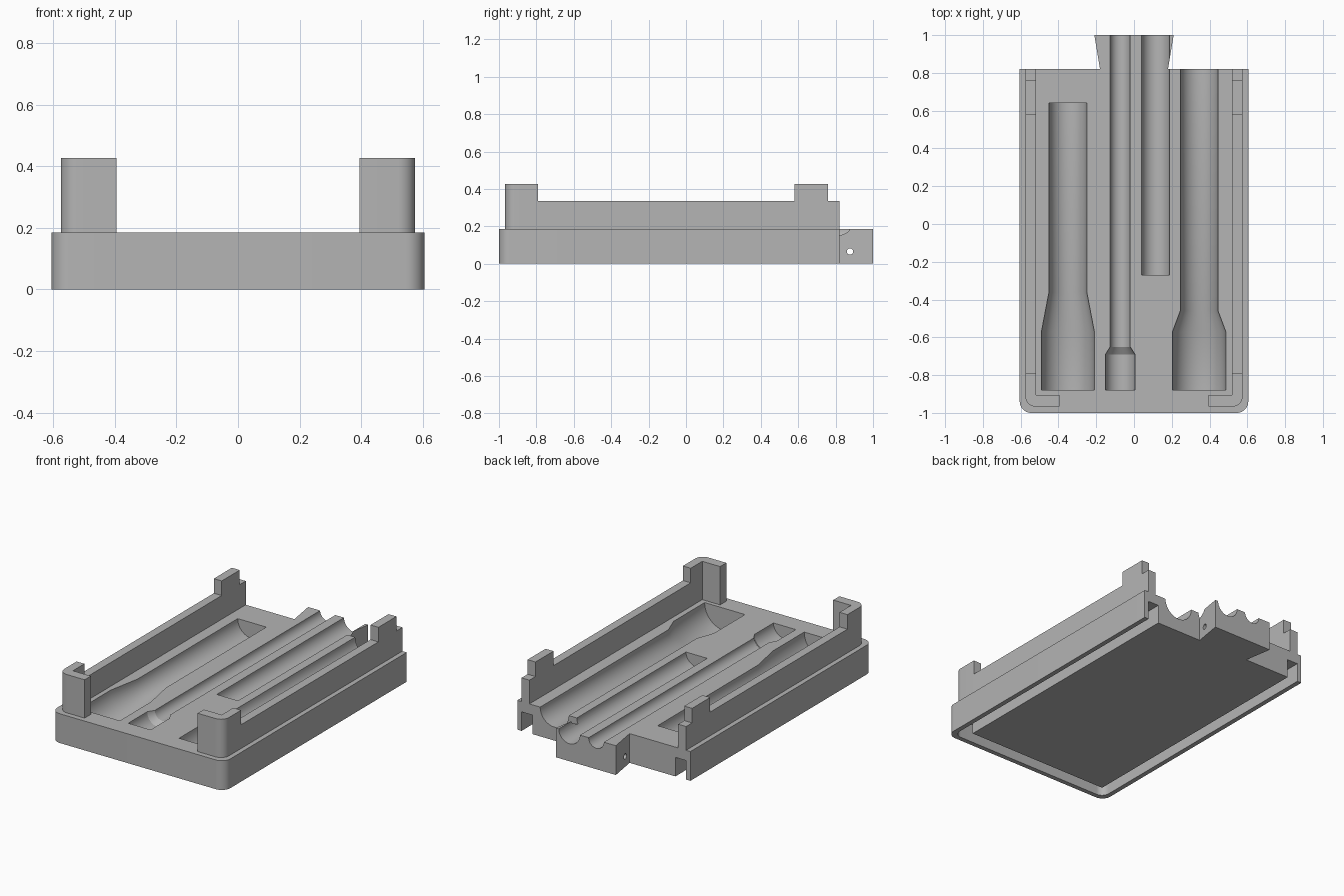
import bpy, bmesh, math

if "Cube" in bpy.data.objects:
    bpy.data.objects.remove(bpy.data.objects["Cube"], do_unlink=True)

grey = bpy.data.materials.new("plain grey")
grey.use_nodes = True
grey.diffuse_color = (0.46, 0.46, 0.46, 1)
grey.node_tree.nodes["Principled BSDF"].inputs["Base Color"].default_value = grey.diffuse_color

DECK = 0.185
BACK = 0.82


def finish(name, bm):
    bmesh.ops.recalc_face_normals(bm, faces=bm.faces)
    mesh = bpy.data.meshes.new(name)
    bm.to_mesh(mesh)
    bm.free()
    mesh.materials.append(grey)
    obj = bpy.data.objects.new(name, mesh)
    bpy.context.collection.objects.link(obj)
    return obj


def prism(name, outline, z0, z1):
    """Extrude a plan outline from z0 up to z1."""
    bm = bmesh.new()
    face = bm.faces.new([bm.verts.new((x, y, z0)) for x, y in outline])
    top = bmesh.ops.extrude_face_region(bm, geom=[face])["geom"]
    verts = [v for v in top if isinstance(v, bmesh.types.BMVert)]
    bmesh.ops.translate(bm, verts=verts, vec=(0, 0, z1 - z0))
    return finish(name, bm)


def corner(x, y, r, steps=10):
    """Rounded front corner from the side edge round to the front edge."""
    s = 1 if x > 0 else -1
    angles = [math.pi / 2 * i / steps for i in range(steps + 1)]
    return [(x - s * r * (1 - math.cos(a)), y + r * (1 - math.sin(a))) for a in angles]


def channel(name, x, stations, sides=48):
    """Round tool-shaped cutter lying along y with its axis on the deck."""
    bm = bmesh.new()
    rings = []
    for y, r in stations:
        rings.append([bm.verts.new((x + r * math.cos(2 * math.pi * i / sides), y,
                                    DECK + r * math.sin(2 * math.pi * i / sides)))
                      for i in range(sides)])
    for a, b in zip(rings, rings[1:]):
        for i in range(sides):
            j = (i + 1) % sides
            bm.faces.new((a[i], a[j], b[j], b[i]))
    bm.faces.new(rings[0])
    bm.faces.new(rings[-1])
    return finish(name, bm)


def cut(target, cutter):
    cutter.hide_render = True
    mod = target.modifiers.new("cut", "BOOLEAN")
    mod.operation = "DIFFERENCE"
    mod.solver = "EXACT"
    mod.object = cutter
    bpy.context.view_layer.objects.active = target
    bpy.ops.object.modifier_apply(modifier=mod.name)
    bpy.data.objects.remove(cutter, do_unlink=True)


def smooth(obj):
    bpy.ops.object.select_all(action="DESELECT")
    obj.select_set(True)
    bpy.context.view_layer.objects.active = obj
    bpy.ops.object.shade_smooth_by_angle(angle=math.radians(25))


# Tray plate with the flared tab at the back
outline = [(-0.605, BACK)] + corner(-0.605, -1, 0.06)
outline += corner(0.605, -1, 0.06)[::-1] + [(0.605, BACK)]
outline += [(0.18, BACK), (0.21, 1), (-0.21, 1), (-0.18, BACK)]
tray = prism("tray", outline, 0, DECK)

# Stacking groove underneath, along both sides and the front
groove = [(-0.575, 0.9)] + corner(-0.575, -0.97, 0.05)
groove += corner(0.575, -0.97, 0.05)[::-1] + [(0.575, 0.9)]
groove += [(0.5, 0.9), (0.5, -0.89), (-0.5, -0.89), (-0.5, 0.9)]
cut(tray, prism("groove_cutter", groove, -0.05, 0.12))

# Tool channels in the deck
channels = [
    (-0.35, [(0.64, 0.1), (-0.36, 0.1), (-0.57, 0.14), (-0.88, 0.14)]),
    (-0.073, [(1.05, 0.053), (-0.65, 0.053), (-0.69, 0.078), (-0.88, 0.078)]),
    (0.115, [(1.05, 0.074), (-0.27, 0.074)]),
    (0.345, [(0.87, 0.1), (-0.46, 0.1), (-0.57, 0.141), (-0.88, 0.141)]),
]
for x, stations in channels:
    cut(tray, channel("channel_cutter", x, stations))

# Pin hole across the tab
bm = bmesh.new()
bmesh.ops.create_cone(bm, cap_ends=True, segments=24, radius1=0.017, radius2=0.017, depth=0.6)
pin = finish("pin_cutter", bm)
pin.rotation_euler.y = math.pi / 2
pin.location = (0, 0.877, 0.065)
bpy.context.view_layer.update()
cut(tray, pin)
smooth(tray)

# Side walls, back posts and wrapped front corner posts
for s, side in ((1, "left"), (-1, "right")):
    def strip(y0, y1):
        return [(s * 0.52, y0), (s * 0.575, y0), (s * 0.575, y1), (s * 0.52, y1)]

    prism(side + "_wall", strip(-0.79, BACK), DECK, 0.335)
    prism(side + "_back_post", strip(0.58, 0.76), 0.335, 0.427)
    post = [(s * 0.575, -0.79)] + corner(s * 0.575, -0.967, 0.055)
    post += [(s * 0.395, -0.967), (s * 0.395, -0.905), (s * 0.52, -0.905), (s * 0.52, -0.79)]
    smooth(prism(side + "_front_corner_post", post, DECK, 0.427))
